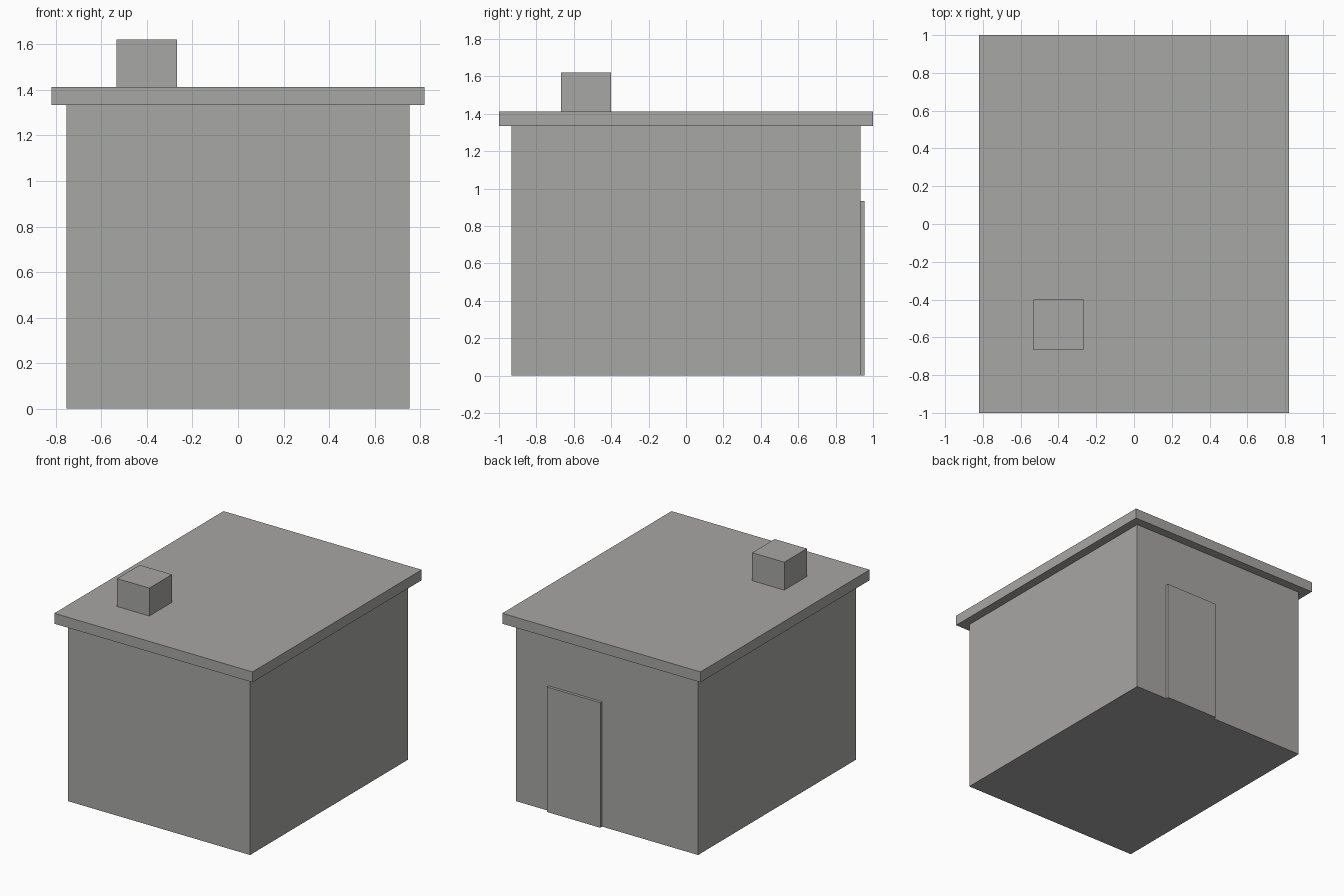
import bpy
import bmesh
from mathutils import Vector

if "Cube" in bpy.data.objects:
    bpy.data.objects.remove(bpy.data.objects["Cube"])

grey = bpy.data.materials.new("warm_grey")
grey.diffuse_color = (0.39, 0.385, 0.375, 1.0)
grey.use_nodes = True
grey.node_tree.nodes["Principled BSDF"].inputs["Base Color"].default_value = grey.diffuse_color


def box(name, low, high):
    """Axis-aligned box between two corners."""
    low, high = Vector(low), Vector(high)
    bm = bmesh.new()
    bmesh.ops.create_cube(bm, size=1.0)
    bmesh.ops.scale(bm, vec=high - low, verts=bm.verts)
    bmesh.ops.translate(bm, vec=(low + high) / 2, verts=bm.verts)
    mesh = bpy.data.meshes.new(name)
    bm.to_mesh(mesh)
    bm.free()
    mesh.materials.append(grey)
    obj = bpy.data.objects.new(name, mesh)
    bpy.context.collection.objects.link(obj)
    return obj


# Main block of the hut
box("walls", (-0.753, -0.933, 0), (0.753, 0.933, 1.335))
# Overhanging flat roof slab
box("roof", (-0.82, -1, 1.335), (0.82, 1, 1.413))
# Chimney on the front left of the roof
box("chimney", (-0.533, -0.667, 1.413), (-0.267, -0.4, 1.622))
# Door plate on the back wall
box("door", (0.04, 0.933, 0), (0.483, 0.955, 0.935))
